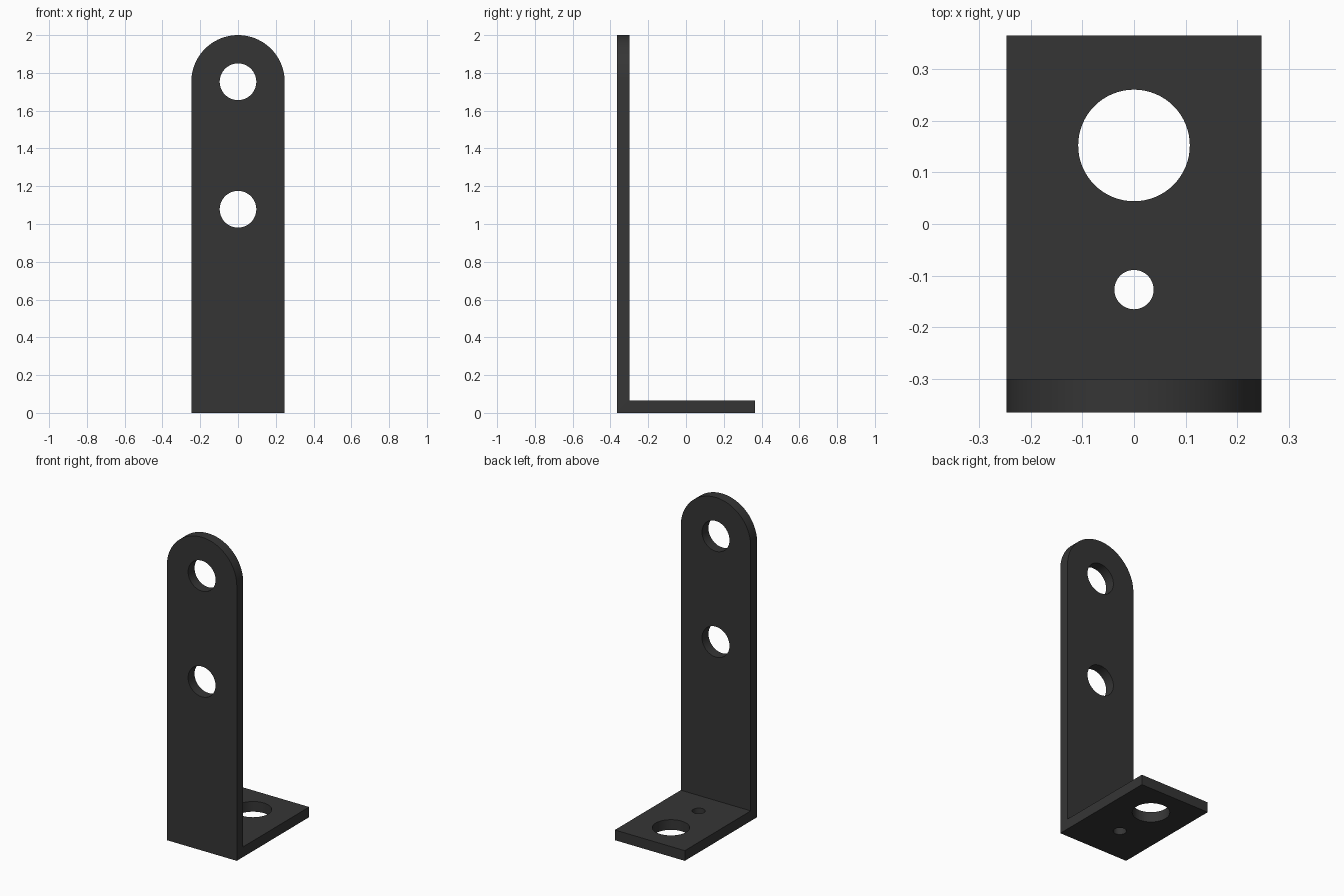
import bpy, bmesh, math
from mathutils import Matrix

if "Cube" in bpy.data.objects:
    bpy.data.objects.remove(bpy.data.objects["Cube"])

HALF_W, HALF_D, THICK, HEIGHT = 0.247, 0.365, 0.065, 2.0
ARC_Z = HEIGHT - HALF_W

steel = bpy.data.materials.new("dark_steel")
steel.diffuse_color = (0.036, 0.036, 0.036, 1)
steel.use_nodes = True
steel.node_tree.nodes["Principled BSDF"].inputs["Base Color"].default_value = steel.diffuse_color


def extruded(name, points, offset):
    """Solid from a closed outline pushed along an offset vector."""
    bm = bmesh.new()
    face = bm.faces.new([bm.verts.new(p) for p in points])
    new = bmesh.ops.extrude_face_region(bm, geom=[face])["geom"]
    bmesh.ops.translate(bm, vec=offset, verts=[g for g in new if isinstance(g, bmesh.types.BMVert)])
    bmesh.ops.recalc_face_normals(bm, faces=bm.faces)
    mesh = bpy.data.meshes.new(name)
    bm.to_mesh(mesh)
    bm.free()
    mesh.materials.append(steel)
    obj = bpy.data.objects.new(name, mesh)
    bpy.context.collection.objects.link(obj)
    return obj


def boolean(target, cutter, operation):
    mod = target.modifiers.new(cutter.name, "BOOLEAN")
    mod.operation, mod.solver, mod.object = operation, "EXACT", cutter
    bpy.context.view_layer.objects.active = target
    bpy.ops.object.modifier_apply(modifier=mod.name)
    bpy.data.objects.remove(cutter)


# L-shaped body, swept across the width
f, b, t = -HALF_D, HALF_D, THICK
profile = [(f, 0), (b, 0), (b, t), (f + t, t), (f + t, HEIGHT + 0.1), (f, HEIGHT + 0.1)]
bracket = extruded("angle_bracket", [(-HALF_W, y, z) for y, z in profile], (2 * HALF_W, 0, 0))

# Round the top of the upright: keep only what lies within this outline
arc = [(HALF_W * math.cos(a), ARC_Z + HALF_W * math.sin(a))
       for a in (math.pi * i / 48 for i in range(1, 48))]
outline = [(-0.5, -0.1), (0.5, -0.1), (0.5, ARC_Z), (HALF_W, ARC_Z)] + arc + [(-HALF_W, ARC_Z), (-0.5, ARC_Z)]
boolean(bracket, extruded("rounded_outline", [(x, -1, z) for x, z in outline], (0, 2, 0)), "INTERSECT")


def circle(radius):
    return [(radius * math.cos(math.tau * i / 64), radius * math.sin(math.tau * i / 64)) for i in range(64)]


# Holes through the upright
for z in (ARC_Z, 1.078):
    boolean(bracket, extruded("upright_hole", [(x, f - 0.1, z + v) for x, v in circle(0.097)],
                              (0, t + 0.2, 0)), "DIFFERENCE")

# Holes through the foot
for y, radius in ((0.152, 0.108), (-0.127, 0.038)):
    boolean(bracket, extruded("foot_hole", [(x, y + v, -0.1) for x, v in circle(radius)],
                              (0, 0, t + 0.2)), "DIFFERENCE")

# Smooth the curved walls, keep the edges crisp
bracket.select_set(True)
bpy.context.view_layer.objects.active = bracket
bpy.ops.object.shade_smooth_by_angle(angle=math.radians(30))
